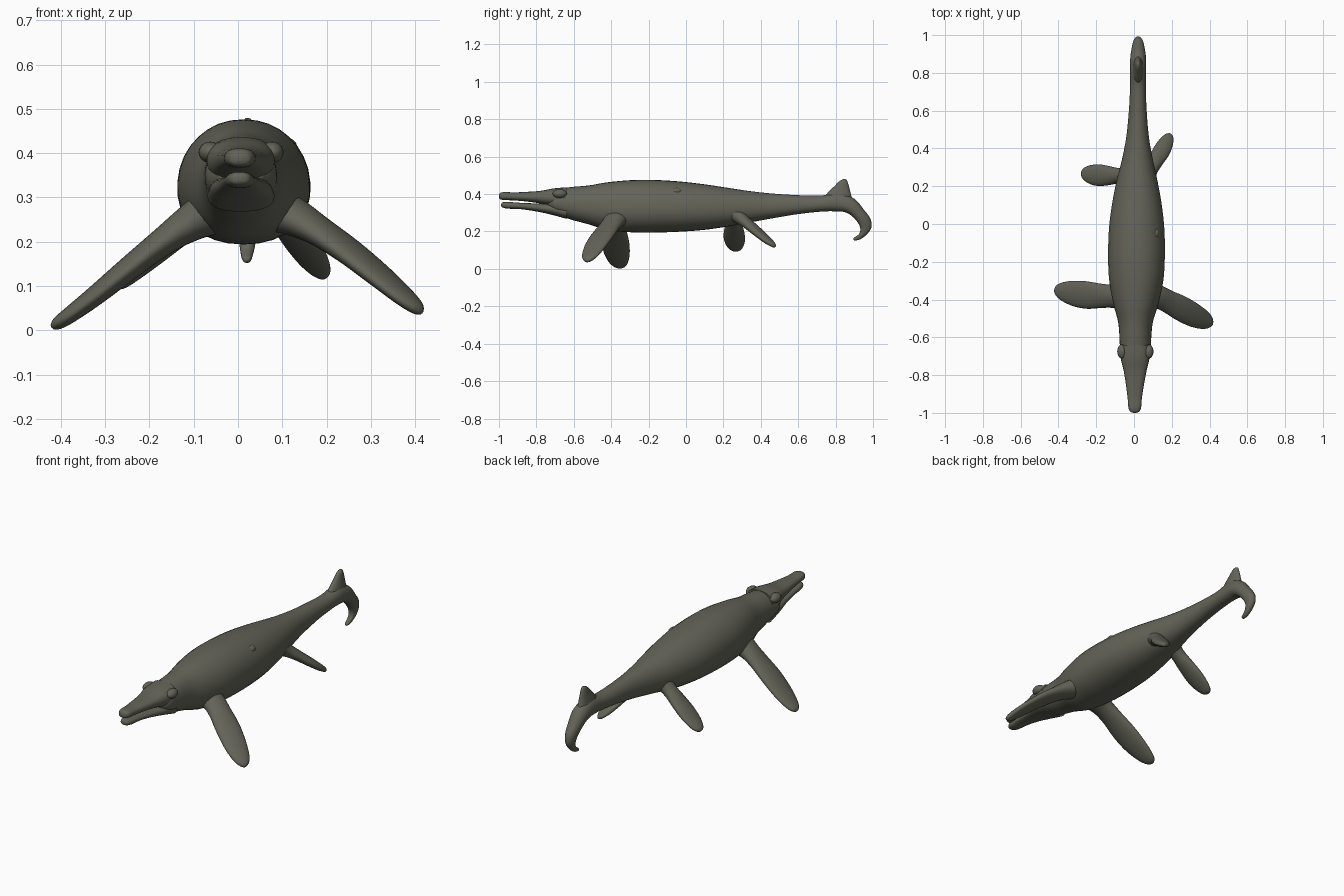
import bpy, bmesh, math
from mathutils import Vector as V

skin = bpy.data.materials.new("olive_grey_skin")
skin.diffuse_color = (0.125, 0.125, 0.098, 1)


def finish(obj):
    obj.data.materials.append(skin)
    bpy.ops.object.select_all(action='DESELECT')
    obj.select_set(True)
    bpy.context.view_layer.objects.active = obj
    bpy.ops.object.shade_smooth_by_angle(angle=math.radians(60))


def spline(a, b, c, d, t):
    return 0.5 * (2 * b + (c - a) * t + (2 * a - 5 * b + 4 * c - d) * t * t
                  + (3 * b - a - 3 * c + d) * t ** 3)


def loft(name, rings, n=32, steps=5, power=2.0, egg=0.0):
    """Skin smoothly through rings given as (centre, side vector, up vector)."""
    bm = bmesh.new()
    loops, last = [], len(rings) - 1
    for i in range(last):
        quad = [rings[min(max(i + k, 0), last)] for k in (-1, 0, 1, 2)]
        for s in range(steps + (i == last - 1)):
            c, u, v = (spline(*[q[j] for q in quad], s / steps) for j in range(3))
            loop = []
            for k in range(n):
                a = 2 * math.pi * k / n
                x, z = math.cos(a), math.sin(a)
                x = math.copysign(abs(x) ** (2 / power), x) * (1 - egg * z)
                z = math.copysign(abs(z) ** (2 / power), z)
                loop.append(bm.verts.new(c + u * x + v * z))
            loops.append(loop)
    for a, b in zip(loops, loops[1:]):
        for k in range(n):
            bm.faces.new((a[k], a[(k + 1) % n], b[(k + 1) % n], b[k]))
    bm.faces.new(loops[0])
    bm.faces.new(loops[-1])
    bmesh.ops.recalc_face_normals(bm, faces=bm.faces)
    mesh = bpy.data.meshes.new(name)
    bm.to_mesh(mesh)
    bm.free()
    obj = bpy.data.objects.new(name, mesh)
    bpy.context.collection.objects.link(obj)
    finish(obj)


def ring(top_y, top_z, low_y, low_z, half, x):
    top, low = V((x, top_y, top_z)), V((x, low_y, low_z))
    return (top + low) / 2, V((half, 0, 0)), (top - low) / 2


def upright(rows):
    return [ring(y, t, y, b, h, x) for y, t, b, h, x in rows]


# Body and slender tail stem: y, top, bottom, half width, x
trunk = upright([
    (-.74, .395, .325, .05, .006), (-.70, .422, .295, .078, .006), (-.62, .437, .265, .083, .007),
    (-.52, .446, .238, .092, .008), (-.42, .463, .207, .120, .010), (-.30, .474, .196, .143, .012),
    (-.18, .476, .194, .150, .013), (-.03, .467, .199, .147, .014), (.10, .452, .209, .132, .015),
    (.22, .434, .226, .110, .016), (.34, .416, .248, .082, .018), (.46, .403, .270, .060, .019),
    (.60, .394, .293, .047, .020), (.72, .392, .306, .042, .021)])
# Tail stem bending down into the hooked lower lobe
hook = [ring(.82, .405, .79, .308, .042, .022), ring(.90, .375, .85, .303, .042, .022),
        ring(.952, .315, .892, .278, .036, .022), ring(.985, .27, .922, .242, .029, .022),
        ring(.992, .225, .932, .212, .022, .021), ring(.97, .188, .926, .188, .017, .021),
        ring(.935, .160, .912, .176, .013, .02), ring(.905, .152, .898, .166, .009, .02),
        ring(.896, .156, .895, .160, .002, .02)]
loft("body_and_tail", trunk + hook, power=2.15, egg=.08)

# Upright tail fin lobe rising from the stem
loft("tail_fin", [
    (V((.022, .82, .35)), V((.035, 0, 0)), V((0, .09, -.02))),
    (V((.022, .825, .39)), V((.028, 0, 0)), V((0, .065, -.02))),
    (V((.022, .835, .43)), V((.02, 0, 0)), V((0, .042, -.012))),
    (V((.022, .843, .462)), V((.014, 0, 0)), V((0, .024, -.006))),
    (V((.022, .848, .476)), V((.008, 0, 0)), V((0, .012, -.002))),
    (V((.022, .849, .480)), V((.001, 0, 0)), V((0, .002, 0)))], n=20)

# Long jaws, slightly parted
loft("upper_jaw", upright([
    (-1.0, .394, .382, .006, .004), (-.993, .406, .372, .024, .004), (-.97, .411, .368, .034, .004),
    (-.92, .409, .366, .038, .004), (-.85, .412, .360, .048, .005), (-.78, .417, .350, .060, .006),
    (-.71, .430, .335, .076, .006), (-.64, .436, .33, .078, .007)]), n=24, power=2.4)
loft("lower_jaw", upright([
    (-.988, .347, .336, .006, .004), (-.98, .356, .328, .022, .004), (-.95, .358, .322, .031, .004),
    (-.88, .353, .319, .038, .004), (-.80, .350, .307, .050, .005), (-.72, .348, .290, .068, .006),
    (-.64, .34, .268, .076, .007)]), n=24, power=2.4)


# Paddles: path rows are x, y, z, half chord, half thickness
def paddle(name, chord, rows):
    chord = V(chord).normalized()
    along = V(rows[-1][:3]) - V(rows[0][:3])
    normal = along.cross(chord).normalized()
    loft(name, [(V(r[:3]), chord * r[3], normal * r[4]) for r in rows], n=24)


paddle("front_paddle_right", (.45, .9, 0), [
    (.07, -.37, .275, .075, .055), (.125, -.385, .255, .062, .044), (.18, -.41, .225, .060, .033),
    (.25, -.447, .178, .066, .027), (.32, -.485, .122, .062, .023), (.375, -.512, .075, .048, .019),
    (.402, -.525, .052, .030, .015), (.413, -.531, .042, .012, .008), (.416, -.532, .040, .001, .001)])
paddle("front_paddle_left", (-.06, 1, 0), [
    (-.06, -.385, .265, .075, .055), (-.11, -.383, .24, .062, .042), (-.17, -.38, .200, .064, .032),
    (-.25, -.376, .137, .073, .027), (-.32, -.369, .080, .068, .023), (-.375, -.361, .038, .052, .019),
    (-.405, -.356, .017, .034, .015), (-.418, -.354, .008, .014, .008), (-.421, -.353, .006, .001, .001)])
paddle("rear_paddle_right", (.86, -.5, 0), [
    (.065, .25, .30, .05, .045), (.09, .29, .272, .038, .034), (.115, .335, .237, .041, .027),
    (.145, .385, .195, .045, .023), (.17, .430, .157, .039, .019), (.186, .461, .132, .026, .014),
    (.193, .474, .121, .011, .008), (.195, .477, .118, .001, .001)])
paddle("rear_paddle_left", (.04, 1, 0), [
    (-.04, .255, .295, .05, .045), (-.08, .255, .262, .041, .034), (-.13, .256, .219, .050, .028),
    (-.18, .258, .176, .057, .024), (-.225, .261, .138, .052, .020), (-.260, .265, .110, .036, .016),
    (-.275, .267, .099, .018, .009), (-.279, .268, .096, .001, .001)])


# Brow bumps over the eyes and a small hump on the flank
def bump(name, place, size):
    bpy.ops.mesh.primitive_uv_sphere_add(segments=20, ring_count=12, location=place)
    obj = bpy.context.object
    obj.name = name
    obj.scale = size
    finish(obj)


for side, word in ((1, "right"), (-1, "left")):
    bump("brow_" + word, (.007 + side * .070, -.675, .402), (.026, .038, .024))
bump("flank_hump", (.112, -.05, .412), (.022, .03, .022))
